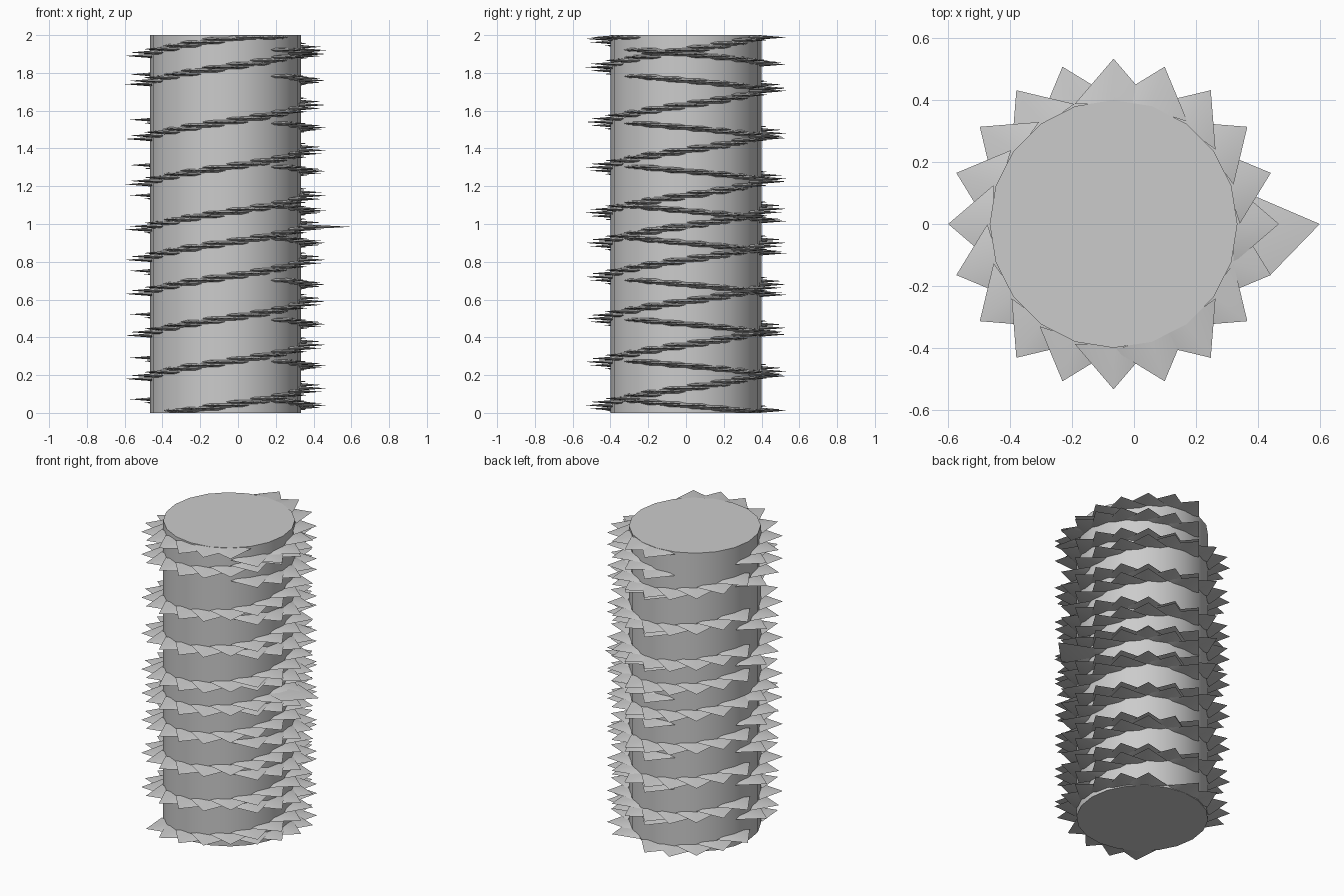
import bpy, bmesh, math
from mathutils import Matrix, Vector

if "Cube" in bpy.data.objects:
    bpy.data.objects.remove(bpy.data.objects["Cube"])

AXIS_X = -0.066      # column axis
RADIUS = 0.4
SIDES = 20
HEIGHT = 2.0
SPIKE_ROOT = 0.388   # spike base, just inside the column
SPIKE_TIP = 0.534
SPIKE_HALF_WIDTH = 0.125
SPIKE_HALF_DEPTH = 0.012

grey = bpy.data.materials.new("plain grey")
grey.use_nodes = True
grey.diffuse_color = (0.6, 0.6, 0.6, 1)
grey.node_tree.nodes["Principled BSDF"].inputs["Base Color"].default_value = (0.6, 0.6, 0.6, 1)


def make_object(name, bm):
    mesh = bpy.data.meshes.new(name)
    bm.to_mesh(mesh)
    bm.free()
    mesh.materials.append(grey)
    obj = bpy.data.objects.new(name, mesh)
    bpy.context.collection.objects.link(obj)
    bpy.context.view_layer.objects.active = obj
    obj.select_set(True)
    bpy.ops.object.shade_smooth_by_angle(angle=math.radians(30))
    obj.select_set(False)


def add_spike(bm, angle, z):
    """Flattened cone pointing outwards from the column."""
    depth = SPIKE_TIP - SPIKE_ROOT
    place = (Matrix.Translation((AXIS_X, 0, z))
             @ Matrix.Rotation(angle, 4, "Z")
             @ Matrix.Translation((SPIKE_ROOT + depth / 2, 0, 0))
             @ Matrix.Diagonal((1, 1, SPIKE_HALF_DEPTH / SPIKE_HALF_WIDTH, 1))
             @ Matrix.Rotation(math.pi / 2, 4, "Y"))
    bmesh.ops.create_cone(bm, cap_ends=True, segments=8, radius1=SPIKE_HALF_WIDTH,
                          radius2=0, depth=depth, matrix=place)


# Column
bm = bmesh.new()
bmesh.ops.create_cone(bm, cap_ends=True, segments=SIDES, radius1=RADIUS, radius2=RADIUS,
                      depth=HEIGHT, matrix=Matrix.Translation((AXIS_X, 0, HEIGHT / 2)))
make_object("column", bm)


# Sloping rows of spikes; heights are given at the row's starting direction
def spike_rows(name, heights, start_angle, steps, rise):
    bm = bmesh.new()
    for height in heights:
        for step in steps:
            z = height + rise * step
            if 0 <= z <= HEIGHT + 0.02:
                add_spike(bm, start_angle + step * math.tau / SIDES,
                          min(max(z, SPIKE_HALF_DEPTH), HEIGHT - SPIKE_HALF_DEPTH))
    make_object(name, bm)


spike_rows("rising_spikes",
           [-0.18, 0.04, 0.27, 0.5, 0.72, 0.9, 1.06, 1.3, 1.54, 1.83, 1.98],
           -math.pi / 2, range(-5, 15), 0.018)
spike_rows("falling_spikes",
           [0.04, 0.25, 0.47, 0.68, 0.9, 1.07, 1.28, 1.51, 1.76, 1.9],
           0, range(-2, 6), -0.011)

# One long skewed spike on the left side
bm = bmesh.new()
outline = [(0.6, 0), (0.39, 0.09), (0.3, 0), (0.32, -0.13), (0.44, -0.165)]
middle = Vector((0.37, -0.02, 0.985))
top = bm.verts.new(middle + Vector((0, 0, 0.012)))
bottom = bm.verts.new(middle - Vector((0, 0, 0.012)))
rim = [bm.verts.new((x, y, 0.985)) for x, y in outline]
for a, b in zip(rim, rim[1:] + rim[:1]):
    bm.faces.new((a, b, top))
    bm.faces.new((b, a, bottom))
bmesh.ops.recalc_face_normals(bm, faces=bm.faces)
make_object("long_spike", bm)
